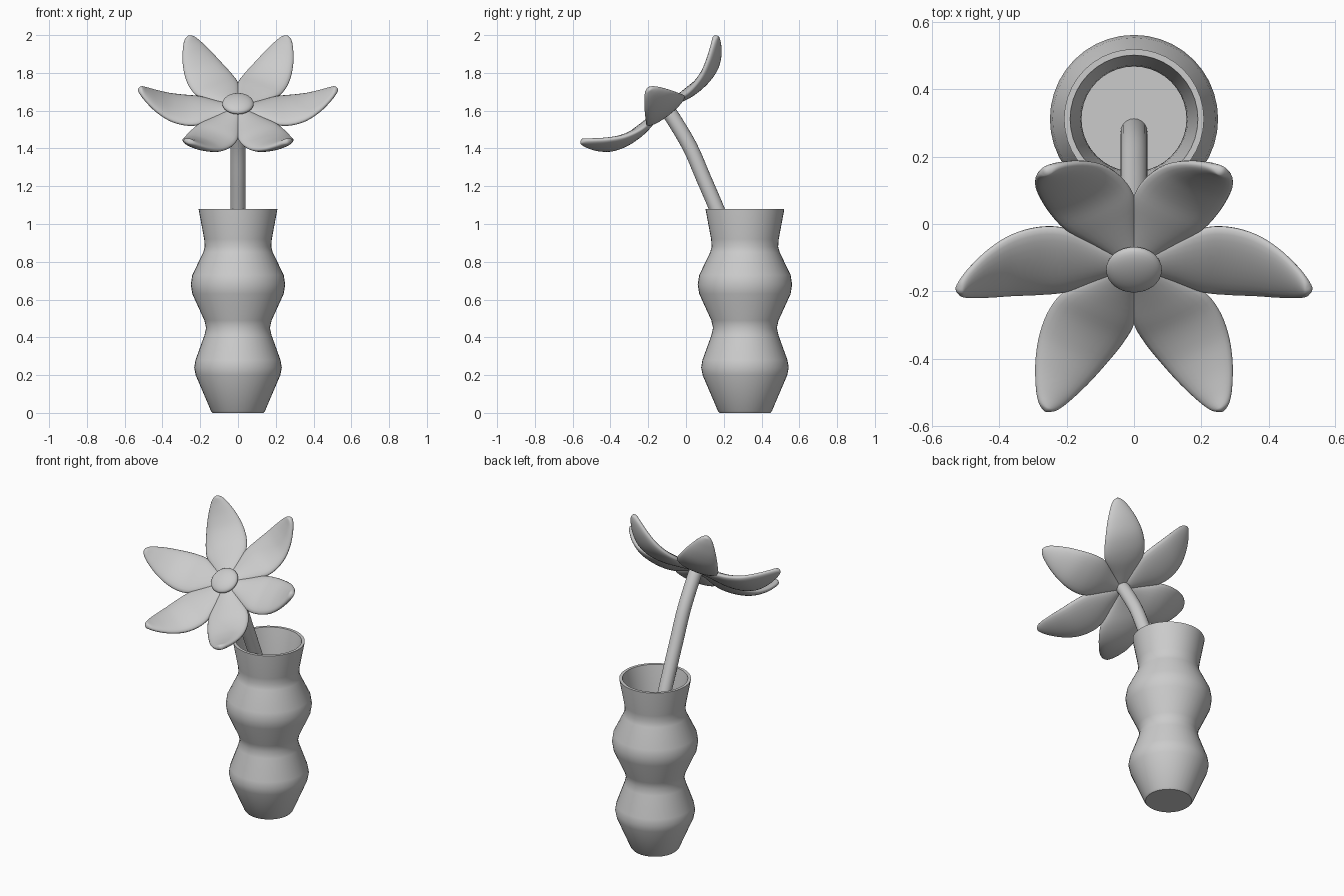
import bpy, bmesh, math
from mathutils import Matrix, Vector

cube = bpy.data.objects.get("Cube")
if cube:
    bpy.data.objects.remove(cube, do_unlink=True)

GREY = (0.6, 0.6, 0.6, 1)
grey = bpy.data.materials.new("soft_grey")
grey.use_nodes = True
grey.diffuse_color = GREY
grey.node_tree.nodes["Principled BSDF"].inputs["Base Color"].default_value = GREY


def make_object(name, bm, matrix=Matrix(), angle=35):
    """Turn a bmesh into a smooth shaded object."""
    bmesh.ops.recalc_face_normals(bm, faces=bm.faces)
    mesh = bpy.data.meshes.new(name)
    bm.to_mesh(mesh)
    bm.free()
    mesh.materials.append(grey)
    obj = bpy.data.objects.new(name, mesh)
    bpy.context.collection.objects.link(obj)
    obj.matrix_world = matrix
    bpy.ops.object.select_all(action="DESELECT")
    obj.select_set(True)
    bpy.context.view_layer.objects.active = obj
    bpy.ops.object.shade_smooth_by_angle(angle=math.radians(angle))
    return obj


def smooth_path(points, steps):
    """Catmull-Rom interpolation through a few control points."""
    p = [Vector(q) for q in points]
    p = [2 * p[0] - p[1]] + p + [2 * p[-1] - p[-2]]
    out = []
    for a, b, c, d in zip(p, p[1:], p[2:], p[3:]):
        for i in range(steps):
            t = i / steps
            out.append(0.5 * (2 * b + (c - a) * t + (2 * a - 5 * b + 4 * c - d) * t ** 2
                              + (3 * b - a - 3 * c + d) * t ** 3))
    return out + [p[-2]]


def loft(bm, rings):
    """Skin closed rings of equal size and cap both ends."""
    loops = [[bm.verts.new(v) for v in ring] for ring in rings]
    n = len(loops[0])
    for a, b in zip(loops, loops[1:]):
        for i in range(n):
            j = (i + 1) % n
            bm.faces.new((a[i], a[j], b[j], b[i]))
    bm.faces.new(loops[0])
    bm.faces.new(loops[-1])


def circle(n):
    return [(math.cos(k * math.tau / n), math.sin(k * math.tau / n)) for k in range(n)]


# Vase: outer wall with two bulges, rim, inner wall and raised inner floor
outer = [(0.134, 0), (0.143, 0.01), (0.224, 0.2), (0.232, 0.24), (0.225, 0.28),
         (0.178, 0.41), (0.169, 0.45), (0.178, 0.49), (0.242, 0.63), (0.25, 0.68),
         (0.242, 0.73), (0.184, 0.85), (0.176, 0.88), (0.179, 0.92), (0.208, 1.075),
         (0.208, 1.08)]
inner = [(0.19, 1.08), (0.16, 0.92), (0.156, 0.88), (0.164, 0.85), (0.22, 0.72)]
bm = bmesh.new()
loft(bm, [[(r * c, r * s, z) for c, s in circle(40)] for r, z in outer + inner])
make_object("vase", bm, Matrix.Translation((0, 0.312, 0)))

# Stem: bent tube leaning forward out of the vase
path = smooth_path([(0, 0.277, 0.6), (0, 0.273, 0.72), (0, 0.235, 0.9), (0, 0.163, 1.08),
                    (0, 0.094, 1.24), (0, 0.02, 1.41), (0, -0.075, 1.57),
                    (0, -0.105, 1.61)], 4)
rings = []
for i, p in enumerate(path):
    tangent = (path[min(i + 1, len(path) - 1)] - path[max(i - 1, 0)]).normalized()
    side = Vector((1, 0, 0))
    up = tangent.cross(side)
    rings.append([p + 0.04 * (c * side + s * up) for c, s in circle(20)])
bm = bmesh.new()
loft(bm, rings)
make_object("stem", bm)

# Flower head frame, tilted towards the front
head = Matrix.Translation((0, -0.136, 1.637)) @ Matrix.Rotation(math.radians(38), 4, "X")

# Petals: control stations are (distance, height, half width)
stations = smooth_path([(0, -0.03, 0.02), (0.1, -0.039, 0.066), (0.2, -0.046, 0.118),
                        (0.28, -0.043, 0.127), (0.36, -0.022, 0.115), (0.43, 0.018, 0.09),
                        (0.485, 0.063, 0.057), (0.513, 0.092, 0.03), (0.523, 0.104, 0.005)], 4)


def petal(name, turn):
    rings = []
    for i, (x, z, half) in enumerate(stations):
        d = stations[min(i + 1, len(stations) - 1)] - stations[max(i - 1, 0)]
        normal = Vector((-d.y, 0, d.x)).normalized()
        thick = min(0.03, 0.012 + 0.15 * half, half)      # plump in the middle
        rings.append([Vector((x, half * c, z)) + normal * thick * s for c, s in circle(24)])
    bm = bmesh.new()
    loft(bm, rings)
    make_object(name, bm, head @ Matrix.Rotation(turn, 4, "Z"), 60)


for k in range(6):
    petal(f"petal_{k + 1}", k * math.tau / 6)

# Flower centre: flattened button
bm = bmesh.new()
bmesh.ops.create_uvsphere(bm, u_segments=32, v_segments=16, radius=1)
bmesh.ops.scale(bm, vec=(0.083, 0.083, 0.03), verts=bm.verts)
make_object("flower_centre", bm, head)
